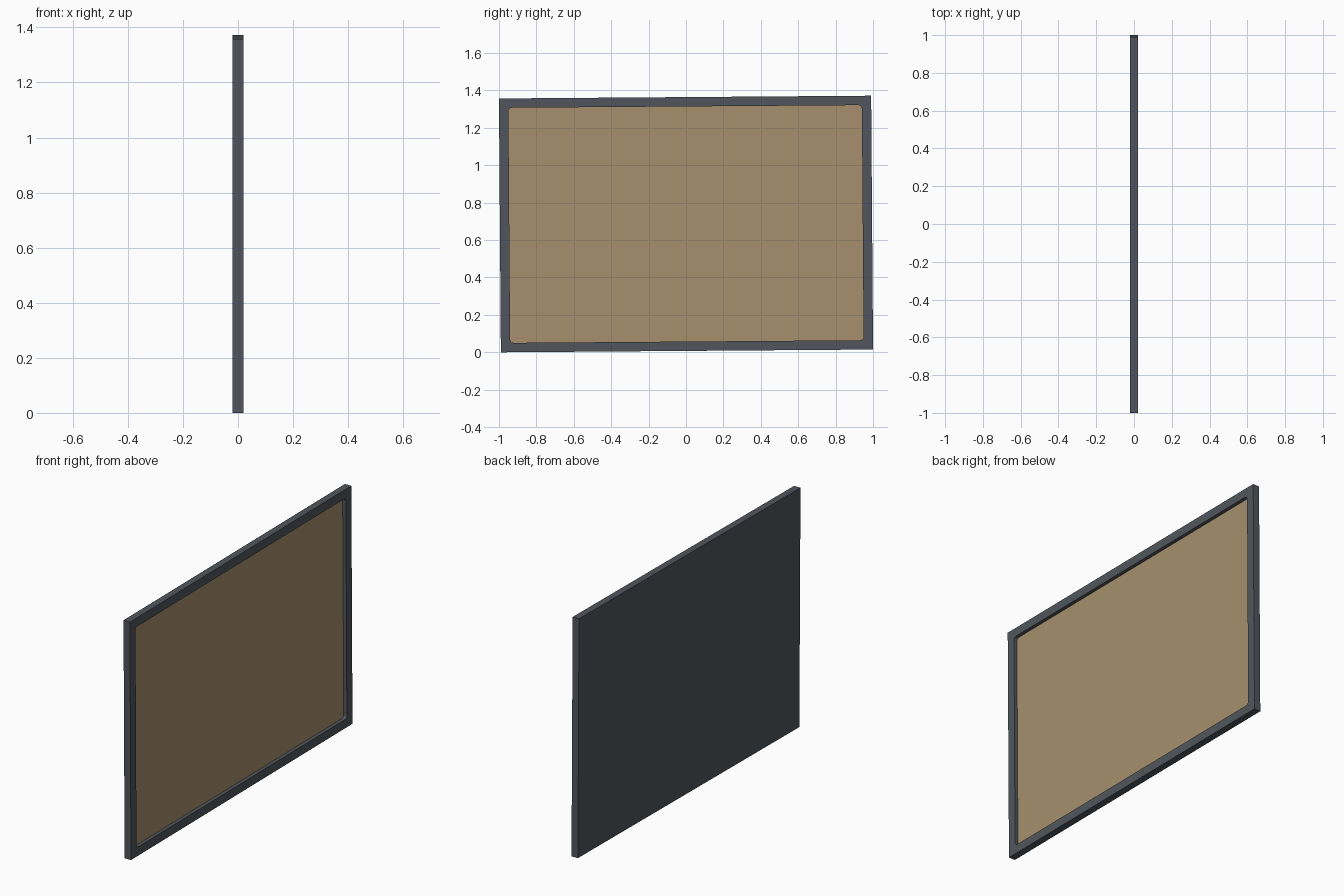
import bpy, bmesh
from mathutils import Matrix

if "Cube" in bpy.data.objects:
    bpy.data.objects.remove(bpy.data.objects["Cube"])

W, H, T = 1.99, 1.357, 0.04      # board width, height, thickness
BORDER, FLOOR, FACE = 0.05, -0.008, 0.0
TILT = 0.0075                    # the board hangs slightly crooked


def material(name, color):
    m = bpy.data.materials.new(name)
    m.diffuse_color = (*color, 1.0)
    m.use_nodes = True
    m.node_tree.nodes["Principled BSDF"].inputs["Base Color"].default_value = m.diffuse_color
    return m


def slab(name, x0, x1, width, height, radius, mat):
    """Upright slab between x0 and x1, with optionally rounded corners."""
    bm = bmesh.new()
    bmesh.ops.create_cube(bm, size=1.0)
    bmesh.ops.transform(
        bm, verts=bm.verts,
        matrix=Matrix.Translation(((x0 + x1) / 2, 0, 0))
        @ Matrix.Diagonal((x1 - x0, width, height, 1)))
    if radius:
        corners = [e for e in bm.edges
                   if abs(e.verts[0].co.x - e.verts[1].co.x) > 1e-4]
        bmesh.ops.bevel(bm, geom=corners, offset=radius, segments=4,
                        profile=0.5, affect='EDGES')
    mesh = bpy.data.meshes.new(name)
    bm.to_mesh(mesh)
    bm.free()
    mesh.materials.append(mat)
    ob = bpy.data.objects.new(name, mesh)
    ob.location = (0, 0, 0.686)
    ob.rotation_euler = (TILT, 0, 0)
    bpy.context.collection.objects.link(ob)
    return ob


slate = material("slate grey", (0.082, 0.094, 0.110))
cork = material("cork tan", (0.385, 0.278, 0.153))
iw, ih = W - 2 * BORDER, H - 2 * BORDER

# Frame with closed back and a rounded recess on the +x side
frame = slab("frame", -T / 2, T / 2, W, H, 0, slate)
cutter = slab("recess_cutter", FLOOR, T, iw, ih, 0.018, slate)
cutter.hide_render = True
cutter.hide_viewport = True
cut = frame.modifiers.new("recess", 'BOOLEAN')
cut.operation = 'DIFFERENCE'
cut.solver = 'EXACT'
cut.object = cutter

# Pin board panel lying in the recess
slab("cork_panel", FLOOR - 0.002, FACE, iw, ih, 0.018, cork)
